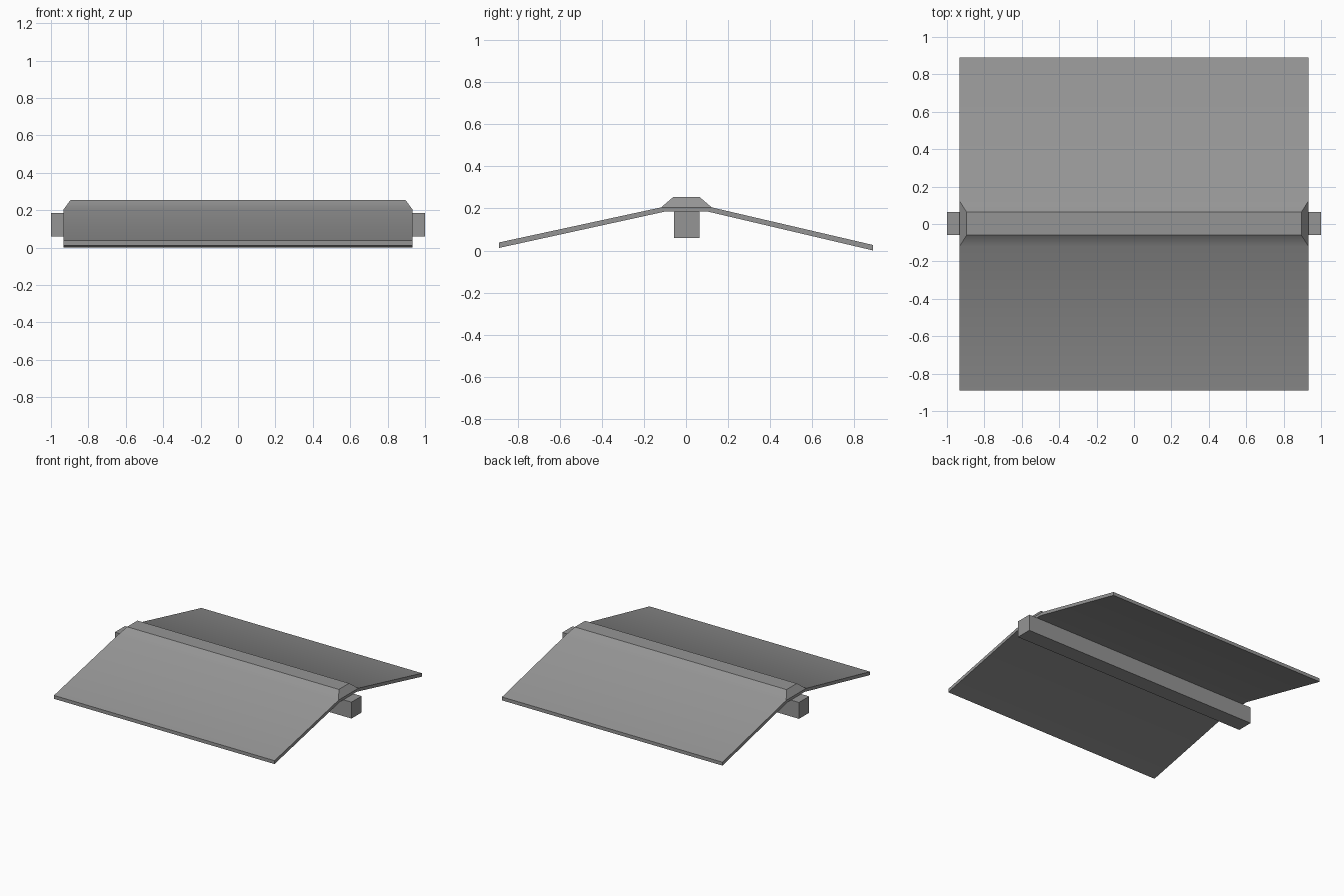
import bpy
import bmesh
import math

cube = bpy.data.objects.get("Cube")
if cube:
    bpy.data.objects.remove(cube, do_unlink=True)

grey = bpy.data.materials.new("plain grey")
grey.use_nodes = True
colour = (0.3, 0.3, 0.3, 1)
grey.diffuse_color = colour
grey.node_tree.nodes["Principled BSDF"].inputs["Base Color"].default_value = colour


def add_object(name, bm):
    bmesh.ops.recalc_face_normals(bm, faces=bm.faces)
    mesh = bpy.data.meshes.new(name)
    bm.to_mesh(mesh)
    bm.free()
    obj = bpy.data.objects.new(name, mesh)
    bpy.context.collection.objects.link(obj)
    mesh.materials.append(grey)
    bpy.ops.object.select_all(action='DESELECT')
    obj.select_set(True)
    bpy.context.view_layer.objects.active = obj
    bpy.ops.object.shade_smooth_by_angle(angle=math.radians(35))
    return obj


# Roof: sloping panels and hipped ridge cap, as strips of (half width, y, z)
HALF, CAP = 0.932, 0.895
top = [(HALF, -0.89, 0.038), (HALF, -0.118, 0.205), (CAP, -0.06, 0.255),
       (CAP, 0.064, 0.255), (HALF, 0.122, 0.205), (HALF, 0.89, 0.026)]
under = [(HALF, -0.89, 0.012), (HALF, -0.1, 0.185),
         (HALF, 0.104, 0.185), (HALF, 0.89, 0)]

bm = bmesh.new()
rows = {}
for side in (-1, 1):
    rows[side] = [[bm.verts.new((side * x, y, z)) for x, y, z in strip]
                  for strip in (top, under)]
    t, u = rows[side]
    # Panel ends, base of the cap end, and its slanted hip
    for corners in ((t[0], t[1], u[1], u[0]), (t[1], t[4], u[2], u[1]),
                    (t[4], t[5], u[3], u[2]), (t[1], t[2], t[3], t[4])):
        bm.faces.new(corners)

# Long faces running from one end to the other
loops = [rows[s][0] + rows[s][1][::-1] for s in (-1, 1)]
count = len(loops[0])
for i in range(count):
    j = (i + 1) % count
    bm.faces.new((loops[0][i], loops[0][j], loops[1][j], loops[1][i]))
add_object("roof", bm)

# Ridge beam
bm = bmesh.new()
bmesh.ops.create_cube(bm, size=1)
bmesh.ops.scale(bm, vec=(2, 0.122, 0.125), verts=bm.verts)
bmesh.ops.translate(bm, vec=(0, 0.003, 0.1225), verts=bm.verts)
add_object("ridge_beam", bm)
